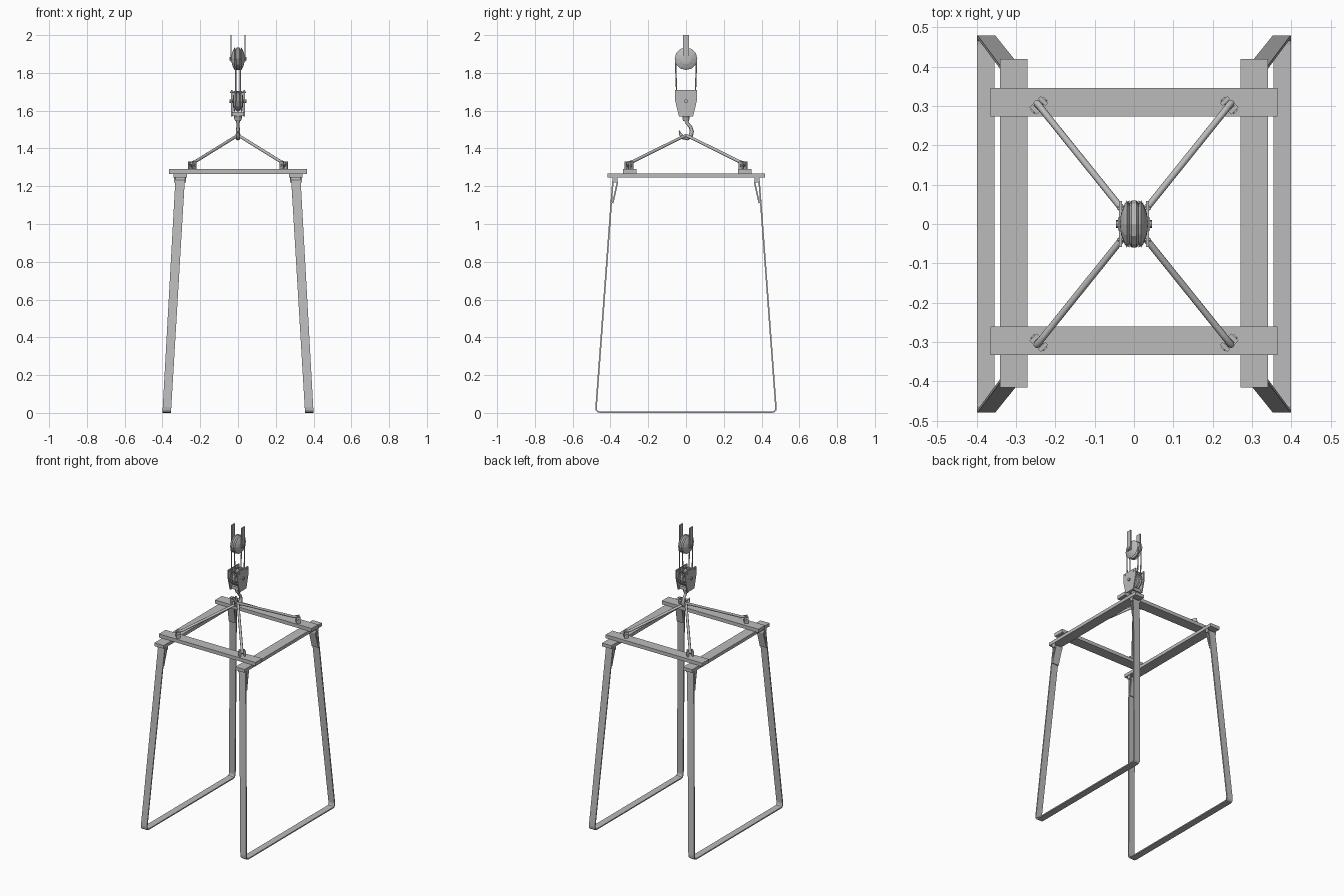
import bpy, bmesh
from math import pi, sin, cos, radians
from mathutils import Vector, Matrix

cube = bpy.data.objects.get("Cube")
if cube:
    bpy.data.objects.remove(cube, do_unlink=True)

steel = bpy.data.materials.new("grey_steel")
steel.use_nodes = True
GREY = (0.5, 0.5, 0.5, 1)
steel.diffuse_color = GREY
steel.node_tree.nodes["Principled BSDF"].inputs["Base Color"].default_value = GREY


def finish(bm, name):
    bmesh.ops.recalc_face_normals(bm, faces=bm.faces)
    mesh = bpy.data.meshes.new(name)
    bm.to_mesh(mesh)
    bm.free()
    mesh.materials.append(steel)
    ob = bpy.data.objects.new(name, mesh)
    bpy.context.collection.objects.link(ob)
    return ob


def box(name, centre, size, turn=0):
    bm = bmesh.new()
    m = (Matrix.Translation(centre) @ Matrix.Rotation(turn, 4, 'Z')
         @ Matrix.Diagonal((*size, 1)))
    bmesh.ops.create_cube(bm, size=1, matrix=m)
    return finish(bm, name)


def loft(name, rings, closed=False):
    """Skin a list of equal-length point rings."""
    bm = bmesh.new()
    rows = [[bm.verts.new(p) for p in ring] for ring in rings]
    for a, b in zip(rows, rows[1:]):
        for i in range(len(a)):
            j = (i + 1) % len(a)
            bm.faces.new((a[i], a[j], b[j], b[i]))
    bm.faces.new(rows[0])
    bm.faces.new(rows[-1])
    return finish(bm, name)


def wheel(name, profile, z, y=0, x=0, sides=12):
    """Turn an (x, radius) profile around an axis along x."""
    return loft(name, [[(x + px, y + r * cos(2 * pi * i / sides),
                         z + r * sin(2 * pi * i / sides)) for i in range(sides)]
                       for px, r in profile])


def tube(name, points, radius, taper=None):
    curve = bpy.data.curves.new(name, 'CURVE')
    curve.dimensions = '3D'
    curve.bevel_depth = radius
    curve.bevel_resolution = 2
    curve.use_fill_caps = True
    line = curve.splines.new('POLY')
    line.points.add(len(points) - 1)
    for i, p in enumerate(points):
        line.points[i].co = (*p, 1)
        line.points[i].radius = taper[i] if taper else 1
    curve.materials.append(steel)
    ob = bpy.data.objects.new(name, curve)
    bpy.context.collection.objects.link(ob)
    bpy.ops.object.select_all(action='DESELECT')
    ob.select_set(True)
    bpy.context.view_layer.objects.active = ob
    bpy.ops.object.convert(target='MESH')
    bpy.ops.object.shade_smooth_by_angle(angle=radians(50))
    return ob


def plate(name, outline, x, thick):
    """Flat plate from a (y, z) outline, facing x."""
    return loft(name, [[(x + s * thick / 2, y, z) for y, z in outline]
                       for s in (-1, 1)])


# Strap centre line: sewn inner end, loop over the pin, leg, rounded corner
half = [(0.388, 1.11), (0.372, 1.18), (0.364, 1.215), (0.366, 1.232),
        (0.376, 1.241), (0.386, 1.232), (0.389, 1.2), (0.396, 1.11),
        (0.476, 0.03), (0.474, 0.014), (0.467, 0.006), (0.455, 0.004)]
path = [Vector(p) for p in half] + [Vector((-y, z)) for y, z in reversed(half)]


def strap(name, side):
    rings = []
    for i, p in enumerate(path):
        t = (path[min(i + 1, len(path) - 1)] - path[max(i - 1, 0)]).normalized()
        n = Vector((-t.y, t.x)) * 0.004
        x = 0.3775 - p.y * 0.0575
        w = 0.0225 + p.y * 0.002
        rings.append([(side * (x + s * w), p.x + k * n.x, p.y + k * n.y)
                      for s, k in ((-1, -1), (1, -1), (1, 1), (-1, 1))])
    return loft(name, rings)


# Lifting frame, straps and strap hangers
for side, tag in ((1, "left"), (-1, "right")):
    box(f"{tag}_side_beam", (side * 0.306, 0.002, 1.256), (0.07, 0.835, 0.022))
    strap(f"{tag}_strap", side)
    for end, where in ((-1, "front"), (1, "back")):
        y = end * 0.376
        wheel(f"{tag}_{where}_strap_pin", [(-0.03, 0.009), (0.03, 0.009)],
              1.228, y, side * 0.306, 10)
        for k in (-1, 1):
            box(f"{tag}_{where}_pin_lug", (side * 0.306 + k * 0.029, y, 1.234),
                (0.006, 0.026, 0.026))
box("front_cross_beam", (0, -0.297, 1.278), (0.73, 0.072, 0.024))
box("back_cross_beam", (0, 0.31, 1.278), (0.73, 0.072, 0.024))

# Four sling legs with lugs and pins on the cross beams
for sx in (1, -1):
    for sy in (1, -1):
        tube("sling_leg", [(0, 0, 1.468), (sx * 0.02, sy * 0.025, 1.458),
                           (sx * 0.225, sy * 0.28, 1.331),
                           (sx * 0.242, sy * 0.302, 1.325),
                           (sx * 0.248, sy * 0.308, 1.312)], 0.0085)
        across = Vector((sx, -sy, 0)).normalized()
        mid = Vector((sx * 0.242, sy * 0.302, 1.31))
        for k in (-1, 1):
            box("sling_lug", mid + across * k * 0.015, (0.026, 0.01, 0.042),
                radians(45) * sx * sy)
        tube("sling_pin", [mid - across * 0.024, mid + across * 0.024], 0.007)

# Hook with a tapering curved tip
hook = [(0, 1.58), (0, 1.55), (0.008, 1.532), (0.024, 1.514), (0.031, 1.49),
        (0.025, 1.467), (0.008, 1.455), (-0.012, 1.458), (-0.028, 1.472),
        (-0.036, 1.494)]
tube("hook", [(0, y, z) for y, z in hook], 0.01,
     [1, 1, 0.9, 0.9, 1.1, 1.25, 1.25, 1.1, 0.8, 0.3])
wheel_collar = [(0.016, 1.545), (0.02, 1.56), (0.02, 1.58)]
loft("hook_collar", [[(r * cos(pi * i / 5), r * sin(pi * i / 5), z)
                      for i in range(10)] for r, z in wheel_collar])

# Lower pulley block
cheek = [(-0.058, 1.71), (0.058, 1.71), (0.058, 1.655), (0.037, 1.568),
         (-0.037, 1.568), (-0.058, 1.655)]
for side in (-1, 1):
    plate("block_cheek", cheek, side * 0.034, 0.008)
box("block_crosspiece", (0, 0, 1.582), (0.064, 0.05, 0.022))
sheave = [(-0.026, 0.02), (-0.024, 0.052), (-0.017, 0.054), (-0.012, 0.045),
          (-0.006, 0.054), (0.006, 0.054), (0.012, 0.045), (0.017, 0.054),
          (0.024, 0.052), (0.026, 0.02)]
wheel("lower_sheave", sheave, 1.65)
wheel("lower_axle", [(-0.046, 0.01), (0.046, 0.01)], 1.65, sides=8)
for y in (-0.04, 0.04):
    wheel("block_bolt", [(-0.042, 0.005), (0.042, 0.005)], 1.697, y, sides=6)

# Upper grooved pulley and its hanger straps
upper = [(-0.034, 0.018), (-0.032, 0.03), (-0.024, 0.05), (-0.018, 0.06),
         (-0.012, 0.05), (-0.006, 0.06), (0.006, 0.06), (0.012, 0.05),
         (0.018, 0.06), (0.024, 0.05), (0.032, 0.03), (0.034, 0.018)]
wheel("upper_sheave", upper, 1.875)
wheel("upper_axle", [(-0.046, 0.009), (0.046, 0.009)], 1.875, sides=8)
for side in (-1, 1):
    box("hanger_strap", (side * 0.038, 0, 1.93), (0.006, 0.034, 0.14))

# Hoist ropes between the pulleys
for x in (-0.012, 0.012):
    for y in (-1, 1):
        tube("hoist_rope", [(x, y * 0.048, 1.65), (x, y * 0.056, 1.87)], 0.0035)
